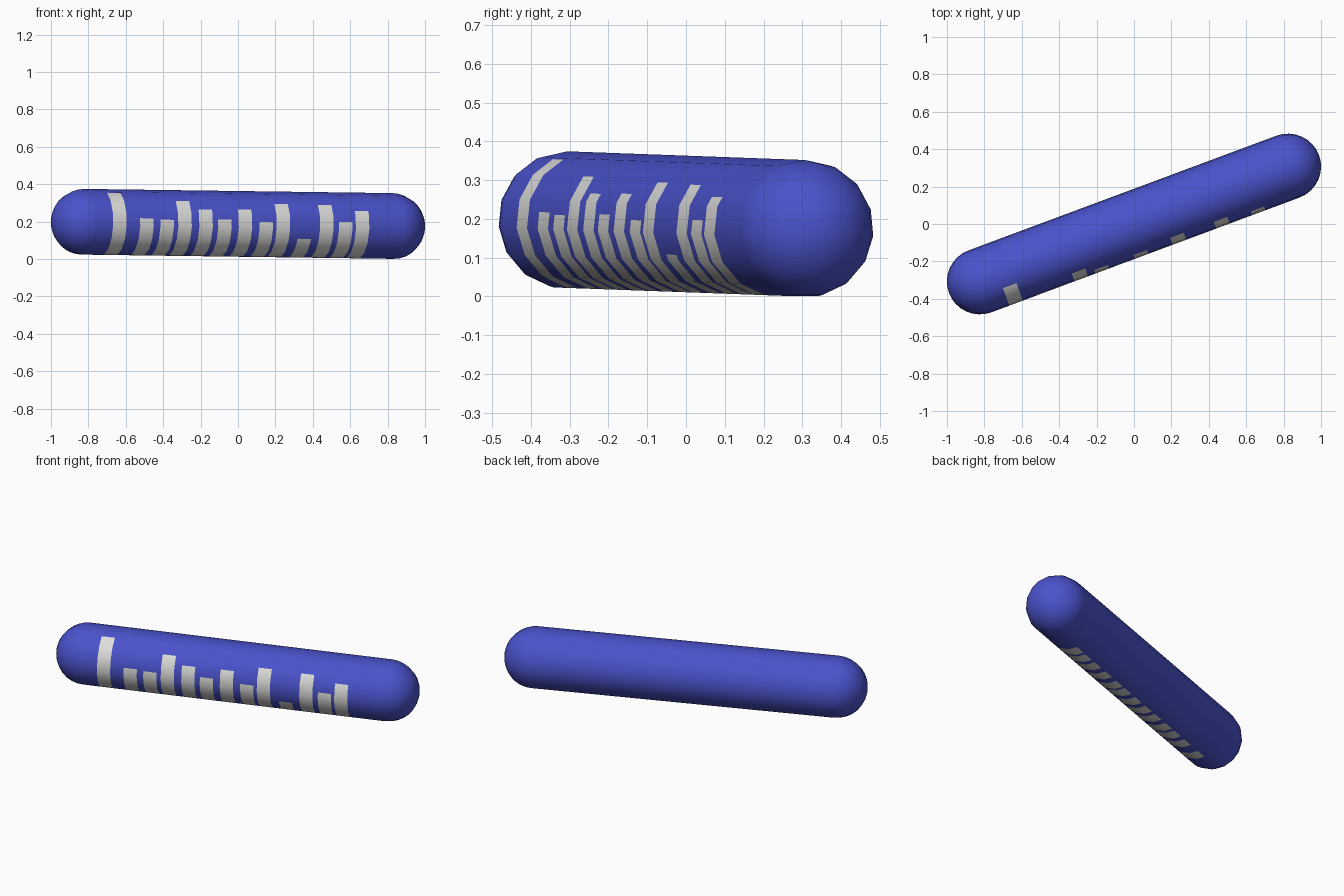
import bpy, bmesh, math
from mathutils import Vector

if "Cube" in bpy.data.objects:
    bpy.data.objects.remove(bpy.data.objects["Cube"])

R = 0.1775            # capsule radius
SIDES = 15
CAP_RINGS = 8
END = Vector((0.823, 0.3065, -0.0112))   # right cap centre, relative to the middle
MID = Vector((0, 0, 0.1858))
HALF = END.length

# Local frame: along the body, towards the front, up
along = END.normalized()
front = along.cross(Vector((0, 0, 1))).normalized()
up = front.cross(along)

# Painted stripes: (start along body, top angle); all share width and lower end
WIDTH = 0.077
LOWER = -95
stripes = [(-0.778, 64), (-0.623, 8), (-0.508, 6), (-0.406, 42), (-0.286, 26),
           (-0.178, 8), (-0.061, 27), (0.058, 4), (0.155, 39), (0.281, -25),
           (0.403, 38), (0.511, 6), (0.607, 27)]


def in_stripe(t, angle):
    return any(s < t < s + WIDTH and LOWER < angle < top for s, top in stripes)


def ring_point(t, radius, angle):
    """Point on the 15-sided outline, a corner pointing straight up."""
    step = 360 / SIDES
    off = (angle - 90) % step - step / 2
    flat = math.cos(math.radians(step / 2)) / math.cos(math.radians(off))
    a = math.radians(angle)
    return MID + along * t + (front * math.cos(a) + up * math.sin(a)) * radius * flat


def material(name, rgb):
    m = bpy.data.materials.new(name)
    m.diffuse_color = (*rgb, 1)
    m.use_nodes = True
    m.node_tree.nodes["Principled BSDF"].inputs["Base Color"].default_value = m.diffuse_color
    return m


# Angles: outline corners plus the stripe ends
angles = {round((90 + 360 / SIDES * k + 180) % 360 - 180, 3) for k in range(SIDES)}
angles |= {float(top) for _, top in stripes} | {float(LOWER)}
angles = sorted(angles)
count = len(angles)

# Profile stations (position, radius): left cap, stripe edges, right cap
cap = [(math.sin(math.pi / 2 * i / CAP_RINGS) * R, math.cos(math.pi / 2 * i / CAP_RINGS) * R)
       for i in range(CAP_RINGS)]
stations = [(-HALF - d, r) for d, r in reversed(cap)]
for s, _ in stripes:
    stations += [(s, R), (s + WIDTH, R)]
stations += [(HALF + d, r) for d, r in cap]

# Capsule body with cut-in stripes
bm = bmesh.new()
rings = [[bm.verts.new(ring_point(t, r, a)) for a in angles] for t, r in stations]
for i in range(len(rings) - 1):
    t = (stations[i][0] + stations[i + 1][0]) / 2
    for j in range(count):
        k = (j + 1) % count
        f = bm.faces.new((rings[i][j], rings[i][k], rings[i + 1][k], rings[i + 1][j]))
        mid_angle = (angles[j] + angles[k]) / 2 if k else 180
        f.material_index = int(in_stripe(t, mid_angle))
for sign, ring in ((-1, rings[0]), (1, rings[-1])):
    pole = bm.verts.new(MID + along * sign * (HALF + R))
    for j in range(count):
        bm.faces.new((ring[j], ring[(j + 1) % count], pole))
bmesh.ops.recalc_face_normals(bm, faces=bm.faces[:])
for f in bm.faces:
    f.smooth = True

mesh = bpy.data.meshes.new("capsule_body")
bm.to_mesh(mesh)
bm.free()
mesh.materials.append(material("blue", (0.068, 0.085, 0.6)))
mesh.materials.append(material("off_white", (0.72, 0.72, 0.71)))

# Round shading: normals point away from the capsule's core line
normals = []
for v in mesh.vertices:
    p = v.co - MID
    t = max(-HALF, min(HALF, p.dot(along)))
    normals.append((p - along * t).normalized())
mesh.normals_split_custom_set_from_vertices(normals)

body = bpy.data.objects.new("capsule_body", mesh)
bpy.context.collection.objects.link(body)
